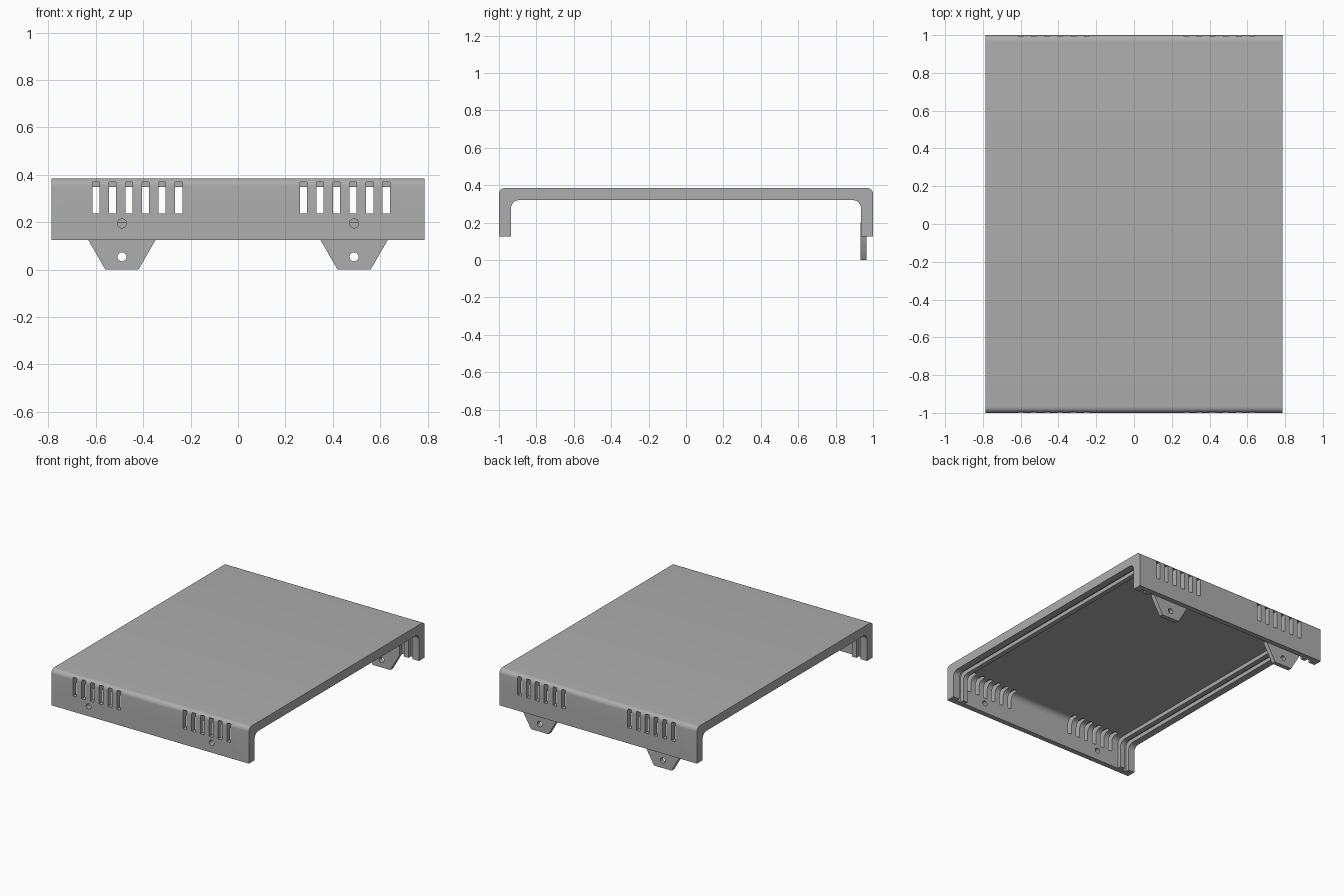
import bpy, bmesh, math
from mathutils import Vector

if "Cube" in bpy.data.objects:
    bpy.data.objects.remove(bpy.data.objects["Cube"], do_unlink=True)

HALF_X, HALF_Y, TOP, RIM = 0.787, 1.0, 0.385, 0.125
WALL, RIB_DEPTH = 0.037, 0.065
TAB_X = 0.49

grey = bpy.data.materials.new("plain grey")
grey.use_nodes = True
colour = (0.42, 0.42, 0.42, 1)
grey.diffuse_color = colour
grey.node_tree.nodes["Principled BSDF"].inputs["Base Color"].default_value = colour


def prism(name, points, offset):
    """Extrude a closed outline of 3D points by an offset."""
    bm = bmesh.new()
    face = bm.faces.new([bm.verts.new(p) for p in points])
    new = bmesh.ops.extrude_face_region(bm, geom=[face])["geom"]
    bmesh.ops.translate(bm, vec=Vector(offset),
                        verts=[v for v in new if isinstance(v, bmesh.types.BMVert)])
    bmesh.ops.recalc_face_normals(bm, faces=bm.faces)
    mesh = bpy.data.meshes.new(name)
    bm.to_mesh(mesh)
    bm.free()
    mesh.materials.append(grey)
    obj = bpy.data.objects.new(name, mesh)
    bpy.context.collection.objects.link(obj)
    return obj


def arch(name, x0, x1, inset, radius, bottom):
    """Block along x with rounded upper edges, inset from the outer skin."""
    w, h = HALF_Y - inset, TOP - inset
    arc = [(w - radius + radius * math.cos(a), h - radius + radius * math.sin(a))
           for a in (math.pi / 2 * i / 8 for i in range(9))]
    side = [(w, bottom)] + arc
    outline = side + [(-y, z) for y, z in reversed(side)]
    return prism(name, [(x0, y, z) for y, z in outline], (x1 - x0, 0, 0))


def box(name, x, width, y0, y1, z0, z1):
    a, b = x - width / 2, x + width / 2
    return prism(name, [(a, y0, z0), (b, y0, z0), (b, y0, z1), (a, y0, z1)],
                 (0, y1 - y0, 0))


def rod(name, x, z, radius, y0, y1):
    ring = [2 * math.pi * i / 24 for i in range(24)]
    return prism(name, [(x + radius * math.cos(a), y0, z + radius * math.sin(a))
                        for a in ring], (0, y1 - y0, 0))


def cut(target, cutter):
    cutter.hide_render = True
    mod = target.modifiers.new("cut", "BOOLEAN")
    mod.operation, mod.solver, mod.object = "DIFFERENCE", "EXACT", cutter
    bpy.context.view_layer.objects.active = target
    bpy.ops.object.modifier_apply(modifier=mod.name)
    bpy.data.objects.remove(cutter, do_unlink=True)


def smooth(obj):
    bpy.ops.object.select_all(action="DESELECT")
    obj.select_set(True)
    bpy.context.view_layer.objects.active = obj
    bpy.ops.object.shade_smooth_by_angle(angle=math.radians(30))


# Cover: solid arch hollowed out, leaving two ribs at each end
cover = arch("cover", -HALF_X, HALF_X, 0, 0.032, RIM)
cut(cover, arch("hollow", -1, 1, RIB_DEPTH, 0.042, -0.1))
cut(cover, arch("middle_pocket", -0.667, 0.667, WALL, 0.042, -0.1))
for side in (-1, 1):
    cut(cover, arch("rib_groove", side * 0.702, side * 0.737, WALL, 0.042, -0.1))

# Vent slots in the front and back walls
for start in (-0.6, 0.276):
    for i in range(6):
        for y0, y1 in ((-1.1, -0.9), (0.9, 1.1)):
            cut(cover, box("slot", start + 0.07 * i, 0.03, y0, y1, 0.237, 0.37))

# Screw holes in the front wall
for side in (-1, 1):
    cut(cover, rod("screw_hole", side * TAB_X, 0.195, 0.019, -1.1, -0.9))
smooth(cover)

# Tapered mounting tabs inside the back wall
for side, name in ((1, "left_tab"), (-1, "right_tab")):
    half = [(0.07, 0), (0.142, RIM), (0.142, 0.2)]
    outline = half + [(-x, z) for x, z in reversed(half)]
    tab = prism(name, [(side * TAB_X + x, 0.933, z) for x, z in outline],
                (0, 0.031, 0))
    cut(tab, rod("tab_hole", side * TAB_X, 0.054, 0.019, 0.8, 1.1))
    smooth(tab)
